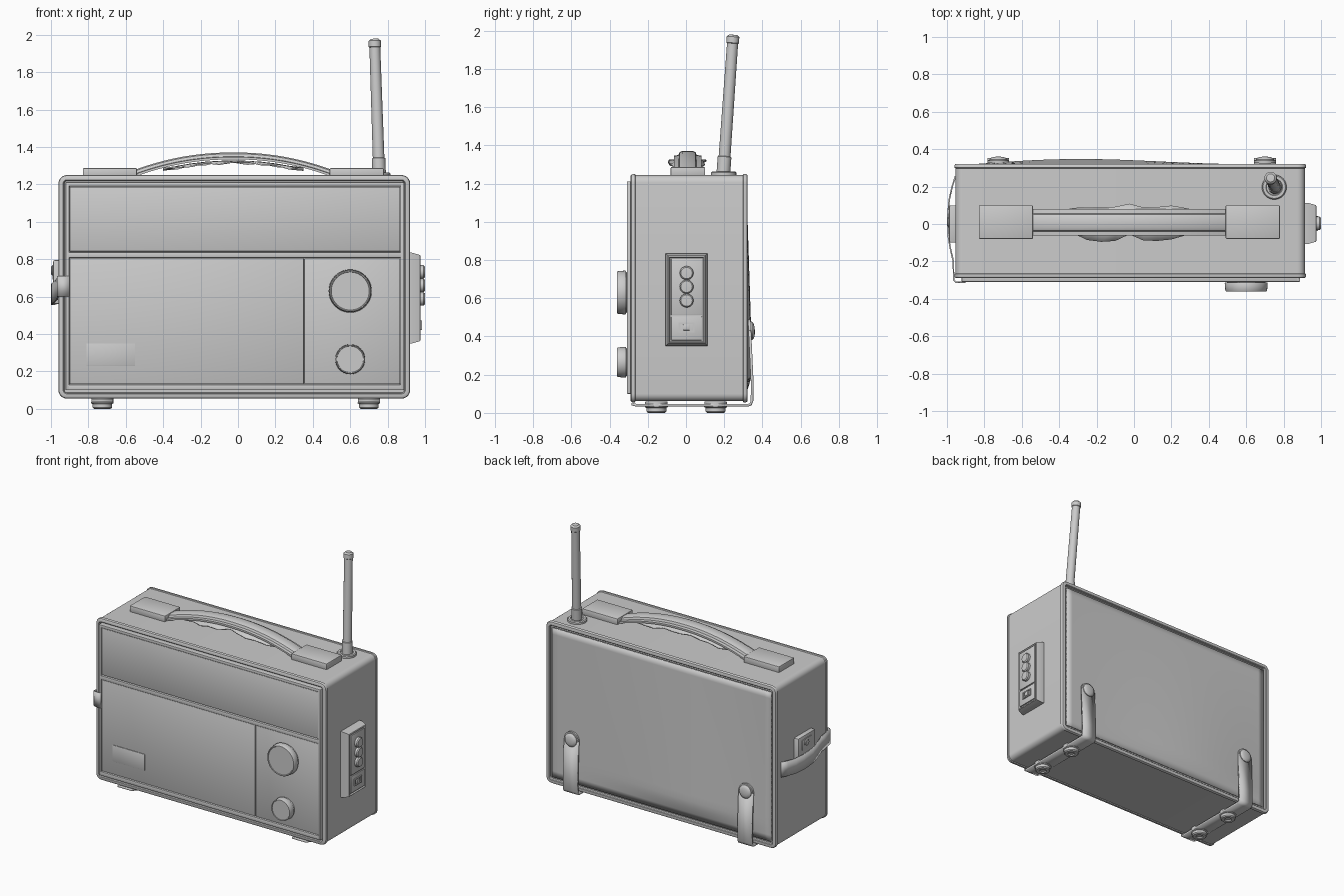
import bpy, bmesh, math
from mathutils import Vector


def finish(name, bm, solid=0.0):
    bmesh.ops.recalc_face_normals(bm, faces=bm.faces)
    me = bpy.data.meshes.new(name)
    bm.to_mesh(me)
    bm.free()
    ob = bpy.data.objects.new(name, me)
    bpy.context.collection.objects.link(ob)
    if solid:
        m = ob.modifiers.new("thickness", 'SOLIDIFY')
        m.thickness = solid
        m.offset = 0
    return ob


def box(name, x, y, z, bevel=0.004):
    """Bevelled box from (min, max) ranges."""
    bm = bmesh.new()
    bmesh.ops.create_cube(bm, size=1)
    for v in bm.verts:
        v.co = [(r[0] + r[1]) / 2 + c * (r[1] - r[0]) for c, r in zip(v.co, (x, y, z))]
    if bevel:
        bmesh.ops.bevel(bm, geom=bm.edges[:], offset=bevel, segments=2, profile=0.5, affect='EDGES')
    return finish(name, bm)


def loft(name, rings, caps=True):
    """Skin a list of closed rings with equal point counts."""
    bm = bmesh.new()
    vs = [[bm.verts.new(p) for p in r] for r in rings]
    n = len(rings[0])
    for a, b in zip(vs, vs[1:]):
        for i in range(n):
            j = (i + 1) % n
            bm.faces.new((a[i], a[j], b[j], b[i]))
    if caps:
        bm.faces.new(vs[0])
        bm.faces.new(vs[-1][::-1])
    return finish(name, bm)


def turned(name, profile, origin, axis, sides=32):
    """Lathe (radius, height) pairs around an axis."""
    q = Vector((0, 0, 1)).rotation_difference(Vector(axis).normalized())
    rings = [[Vector(origin) + q @ Vector((r * math.cos(2 * math.pi * i / sides),
              r * math.sin(2 * math.pi * i / sides), h)) for i in range(sides)]
             for r, h in profile]
    return loft(name, rings)


def ribbon(name, path, side_a, side_b, thick):
    """Band following a path, spanning the two side offsets at each point."""
    bm = bmesh.new()
    rows = [(bm.verts.new(Vector(p) + Vector(side_a)), bm.verts.new(Vector(p) + Vector(side_b)))
            for p in path]
    for (a, b), (c, d) in zip(rows, rows[1:]):
        bm.faces.new((a, b, d, c))
    return finish(name, bm, thick)


def rounded_ring(y, inset, radius=0.045):
    x0, x1, z0, z1 = -0.96 + inset, 0.92 - inset, 0.055 + inset, 1.25 - inset
    r = max(radius - inset, 0.012)
    pts = []
    for cx, cz, start in ((x1 - r, z1 - r, 0), (x0 + r, z1 - r, 90),
                          (x0 + r, z0 + r, 180), (x1 - r, z0 + r, 270)):
        for k in range(7):
            a = math.radians(start + k * 15)
            pts.append((cx + r * math.cos(a), y, cz + r * math.sin(a)))
    return pts


# Case with raised rims at front and back
loft("case", [rounded_ring(y, i) for y, i in (
    (-0.27, 0.032), (-0.285, 0.03), (-0.29, 0.025), (-0.29, 0.01), (-0.286, 0.003), (-0.278, 0),
    (-0.268, 0), (-0.264, 0.006), (0.298, 0.006), (0.301, 0), (0.314, 0), (0.32, 0.004),
    (0.322, 0.01), (0.322, 0.026), (0.318, 0.03), (0.304, 0.032))])

# Front frame: outer bars and a divider
FY = (-0.309, -0.26)
for nm, x, z in (("left", (-0.922, -0.902), (0.1, 1.212)), ("right", (0.868, 0.888), (0.1, 1.212)),
                 ("top", (-0.91, 0.88), (1.19, 1.212)), ("bottom", (-0.91, 0.88), (0.1, 0.13)),
                 ("middle", (-0.91, 0.88), (0.808, 0.838))):
    box("front_frame_" + nm, x, FY, z)

# Front panels: dial, speaker, control and a small plate
PY = (-0.302, -0.26)
box("dial_panel", (-0.9, 0.866), PY, (0.842, 1.187), 0.003)
box("speaker_panel", (-0.9, 0.352), PY, (0.133, 0.805), 0.003)
box("control_panel", (0.355, 0.866), PY, (0.133, 0.805), 0.003)
box("front_plate", (-0.81, -0.55), (-0.306, -0.295), (0.23, 0.35), 0.001)

# Knobs
for nm, z, r in (("large", 0.63, 0.115), ("small", 0.265, 0.08)):
    turned(nm + "_knob", [(r * 0.92, 0), (r * 0.92, 0.008), (r * 0.9, 0.012), (r * 0.98, 0.014), (r, 0.018),
                          (r * 0.97, 0.056), (r * 0.94, 0.061), (r * 0.9, 0.061), (r * 0.88, 0.057)],
           (0.6, -0.3, z), (0, -1, 0), 40)

# Back panel, slightly warped outwards near the bottom
bm = bmesh.new()
bmesh.ops.create_grid(bm, x_segments=36, y_segments=24, size=1)
for v in bm.verts:
    u, w = v.co.x, v.co.y
    bulge = (1 - u ** 6) * math.exp(-((u + 0.3) / 0.65) ** 2) * min(1, (1 + w) * 5) * (1 - w) / 2
    v.co = (-0.02 + 0.895 * u, 0.31 + 0.036 * bulge, 0.652 + 0.55 * w)
finish("back_panel", bm, 0.012)

# Bottom straps with rivets and feet
for side, x in (("left", -0.725), ("right", 0.7)):
    path = [(x, -0.285, 0.047), (x, -0.26, 0.04), (x, 0.325, 0.04), (x, 0.338, 0.045),
            (x, 0.345, 0.06), (x, 0.347, 0.15), (x, 0.334, 0.43)]
    ribbon(side + "_strap", path, (-0.058, 0, 0), (0.058, 0, 0), 0.014)
    turned(side + "_strap_end", [(0.058, -0.007), (0.058, 0.007)], (x, 0.334, 0.43), (0, 1, 0.046))
    turned(side + "_strap_rivet", [(0.048, 0), (0.048, 0.008), (0.042, 0.015), (0.028, 0.02), (0.01, 0.022)],
           (x, 0.338, 0.43), (0, 1, 0.046))
    for end, y in (("front", -0.155), ("back", 0.155)):
        turned(f"{side}_{end}_foot", [(0.058, 0.06), (0.06, 0.03), (0.052, 0.026), (0.052, 0.008), (0.046, 0.001),
                                      (0.04, 0), (0.025, 0), (0.02, 0.008)], (x, y, 0), (0, 0, 1))

# Handle mounts
for nm, x in (("left", (-0.83, -0.54)), ("right", (0.49, 0.78))):
    box(nm + "_handle_mount", x, (-0.08, 0.1), (1.238, 1.287), 0.006)

# Arched handle with padded middle
N = 28


def arch(x):
    return 1.238 + 0.096 * (1 - abs((x + 0.025) / 0.535) ** 2.1)


section = [(-0.062, 0), (-0.062, 0.013), (-0.04, 0.015), (-0.034, 0.03), (-0.02, 0.037), (0.035, 0.037),
           (0.05, 0.03), (0.056, 0.015), (0.08, 0.013), (0.08, 0)]
xs = [-0.56 + 1.07 * i / N for i in range(N + 1)]
loft("handle", [[(x, y, arch(x) + h) for y, h in section] for x in xs])

# Worn lining hanging below the handle
front_edge = (-.05, -.05, -.085, -.095, -.09, -.055, -.088, -.09, -.082, -.06, -.05)
back_edge = (.07, .085, .09, .087, .092, .108, .088, .09, .098, .085, .07)
drop = (0, .012, .02, .01, .022, .012, .008, .02, .012, .02, 0)
bm = bmesh.new()
prev = None
for i in range(11):
    x = -0.4 + 0.075 * i
    z = arch(x) - 0.002
    row = [bm.verts.new((x, y, z - d)) for y, d in
           ((front_edge[i], drop[i]), (-0.03, 0.01), (0.05, 0.008), (back_edge[i], drop[10 - i]))]
    if prev:
        for k in range(3):
            bm.faces.new((prev[k], prev[k + 1], row[k + 1], row[k]))
    prev = row
finish("handle_lining", bm, 0.008)

# Antenna
turned("antenna_base", [(0.066, -0.01), (0.066, 0.012), (0.06, 0.018), (0.045, 0.018), (0.042, 0.012)],
       (0.75, 0.197, 1.245), (0, 0, 1))
turned("antenna", [(0.036, 0), (0.036, 0.095), (0.031, 0.098), (0.029, 0.69), (0.033, 0.693), (0.033, 0.725),
                   (0.022, 0.735), (0.008, 0.736)], (0.755, 0.195, 1.245), (-0.025, 0.052, 0.735), 24)

# Socket plate on the right side, with tapered edges
loft("socket_plate", [[(x, -0.107 + i, 0.35 + i), (x, 0.113 - i, 0.35 + i),
                       (x, 0.113 - i, 0.835 - i), (x, -0.107 + i, 0.835 - i)]
                      for x, i in ((0.905, 0), (0.93, 0), (0.972, 0.012), (0.976, 0.018), (0.968, 0.024))])
box("socket_panel", (0.95, 0.976), (-0.078, 0.084), (0.512, 0.806), 0.003)
box("switch_panel", (0.95, 0.976), (-0.078, 0.084), (0.38, 0.504), 0.003)
for i in range(3):
    turned(f"socket_{i + 1}", [(0.036, 0), (0.036, 0.019), (0.03, 0.026), (0.01, 0.027)],
           (0.973, 0.003, 0.588 + 0.072 * i), (1, 0, 0), 24)
for nm, y, z in (("top", (-0.038, 0.044), (0.465, 0.473)), ("bottom", (-0.038, 0.044), (0.422, 0.43)),
                 ("front", (-0.038, -0.03), (0.43, 0.465)), ("back", (0.036, 0.044), (0.43, 0.465))):
    box("switch_frame_" + nm, (0.97, 0.983), y, z, 0)
box("switch_slider", (0.97, 0.985), (-0.015, 0.018), (0.432, 0.463), 0.002)

# Clasp block, peg and bowed closing strap on the left side
box("clasp_block", (-0.988, -0.94), (-0.1, 0.1), (0.56, 0.795), 0.008)
box("clasp_inset", (-0.992, -0.97), (-0.055, 0.055), (0.69, 0.77), 0.003)
turned("clasp_peg", [(0.026, 0), (0.026, 0.03), (0.02, 0.035)], (-1 + 0.035, 0.01, 0.74), (-1, 0, 0), 24)
ribbon("clasp_strap", [(-0.9, -0.312, 0.655), (-0.95, -0.312, 0.655), (-0.964, -0.3, 0.655),
                       (-0.966, -0.2, 0.64), (-0.982, -0.13, 0.625), (-0.994, -0.06, 0.615),
                       (-0.995, 0.05, 0.61), (-0.988, 0.13, 0.61), (-0.972, 0.2, 0.615), (-0.955, 0.255, 0.62)],
       (0, 0, -0.055), (0, 0, 0.055), 0.008)

# Smooth shading with sharp edges kept
for ob in bpy.context.scene.objects:
    ob.select_set(True)
    bpy.context.view_layer.objects.active = ob
bpy.ops.object.shade_smooth_by_angle(angle=math.radians(35))
